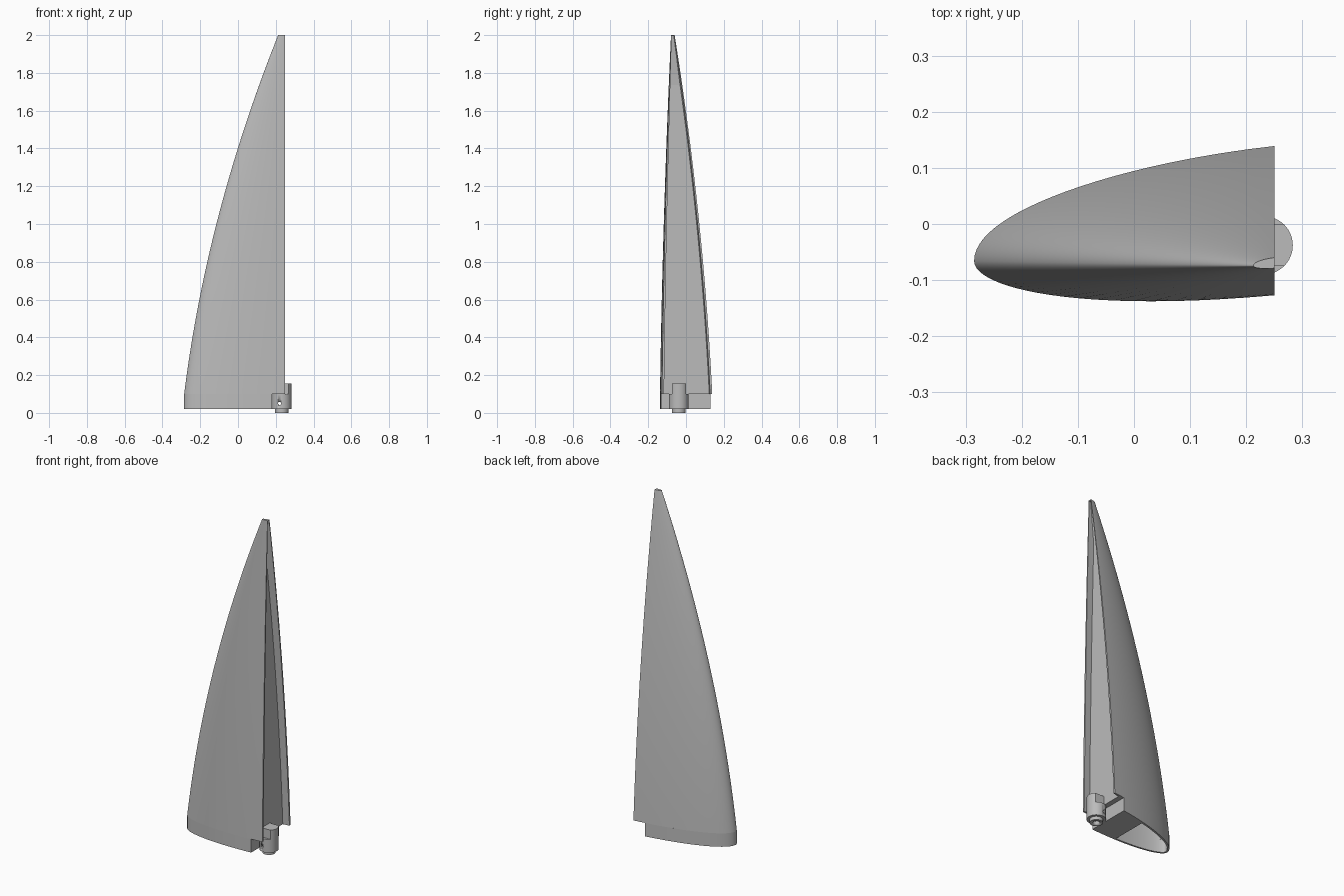
import bpy, bmesh, math
from mathutils import Matrix

cube = bpy.data.objects.get("Cube")
if cube:
    bpy.data.objects.remove(cube)

grey = bpy.data.materials.new("plain_grey")
grey.use_nodes = True
grey.diffuse_color = (0.5, 0.5, 0.5, 1)
grey.node_tree.nodes["Principled BSDF"].inputs["Base Color"].default_value = (0.5, 0.5, 0.5, 1)

CHORD, TRAIL, AXIS_Y, WALL = 0.535, 0.25, -0.075, 0.011
HINGE = (0.231, -0.038)
BASE, STEP, TIP = 0.02, 0.1, 2.0


def add_object(name, bm, smooth=True):
    bmesh.ops.recalc_face_normals(bm, faces=bm.faces)
    mesh = bpy.data.meshes.new(name)
    bm.to_mesh(mesh)
    bm.free()
    mesh.materials.append(grey)
    obj = bpy.data.objects.new(name, mesh)
    bpy.context.collection.objects.link(obj)
    if smooth:
        bpy.ops.object.select_all(action='DESELECT')
        obj.select_set(True)
        bpy.context.view_layer.objects.active = obj
        bpy.ops.object.shade_smooth_by_angle(angle=math.radians(35))
    return obj


def scale_at(z):
    # Chord shrinks towards the tip along a parabolic leading edge
    t = max(z - STEP, 0)
    nose = -0.285 + 0.1245 * t + 0.0723 * t * t
    return (TRAIL - nose) / CHORD


def side_y(s, back):
    # Root half-profile, s runs from nose to trailing edge
    if back:
        return -0.066 + math.sqrt(s) * (0.226 - 0.021 * s * s)
    return -0.066 - math.sqrt(s) * (0.14 - 0.079 * s)


def point(s, back, z):
    c = scale_at(z)
    return (TRAIL + (s - 1) * CHORD * c, AXIS_Y + (side_y(s, back) - AXIS_Y) * c)


def outline(z, end, n=22):
    us = [i / n for i in range(n, 0, -1)]
    pts = [point(end * u * u, False, z) for u in us]
    pts.append(point(0, True, z))
    return pts + [point(end * u * u, True, z) for u in reversed(us)]


def inset(pts, d):
    res = []
    for i, p in enumerate(pts):
        a, b = pts[max(i - 1, 0)], pts[min(i + 1, len(pts) - 1)]
        tx, ty = b[0] - a[0], b[1] - a[1]
        k = d / math.hypot(tx, ty)
        res.append((p[0] + ty * k, p[1] - tx * k))
    res[0] = (pts[0][0], res[0][1])
    res[-1] = (pts[-1][0], res[-1][1])
    return res


def loft(bm, rings, heights, caps=True):
    rows = [[bm.verts.new((x, y, z)) for x, y in r] for r, z in zip(rings, heights)]
    n = len(rows[0])
    for lo, hi in zip(rows, rows[1:]):
        for i in range(n):
            j = (i + 1) % n
            bm.faces.new((lo[i], lo[j], hi[j], hi[i]))
    if caps:
        for row in (rows[0], rows[-1]):
            half = n // 2
            for i in range(half - 1):
                bm.faces.new((row[i], row[i + 1], row[n - 2 - i], row[n - 1 - i]))
    return rows


def shell_ring(z, end):
    out = outline(z, end)
    inner = inset(out, WALL * math.sqrt(scale_at(z)))
    return out + inner[::-1]


def heights(lo, hi, n):
    return [lo + (hi - lo) * i / n for i in range(n + 1)]


# Thin curved skin, its trailing corner notched at the root
notch = 1 - 0.07 / CHORD
bm = bmesh.new()
zs = heights(STEP, TIP, 36)
rows = loft(bm, [shell_ring(z, 1) for z in zs], zs)
loft(bm, [shell_ring(z, notch) for z in (BASE, STEP)], (BASE, STEP))
add_object("curved_skin", bm)

# Tip cap closing the small end
bm = bmesh.new()
loft(bm, [outline(TIP - 0.004, 1), outline(TIP, 1)], (TIP - 0.004, TIP), caps=False)
for z in (TIP - 0.004, TIP):
    bm.faces.new([bm.verts.new((x, y, z)) for x, y in outline(TIP, 1)])
add_object("tip_cap", bm, False)


# Solid spar set back inside the skin
def spar_ring(z, front_x):
    c = scale_at(z)
    depth = min(TRAIL - front_x, 0.3 * CHORD * c)
    s1 = 1 - depth / (CHORD * c)
    s0 = s1 - 0.3
    f = WALL * 0.5 * math.sqrt(c)
    ring = []
    for back, order in ((False, (s0, s1)), (True, (s1, s0))):
        for s in order:
            x, y = point(max(s, 0.05), back, z)
            ring.append((x, y - f if back else y + f))
    return ring


bm = bmesh.new()
loft(bm, [spar_ring(z, 0.21) for z in zs], zs)
loft(bm, [spar_ring(z, 0.18) for z in (BASE, STEP)], (BASE, STEP))
bmesh.ops.holes_fill(bm, edges=bm.edges)
add_object("spar", bm, False)


# Hinge knuckle, post and hollow boss
def cylinder(name, radius, lo, hi, x=HINGE[0], y=HINGE[1], axis_y=False):
    bm = bmesh.new()
    bmesh.ops.create_cone(bm, cap_ends=True, segments=48, radius1=radius,
                          radius2=radius, depth=hi - lo)
    if axis_y:
        bm.transform(Matrix.Rotation(math.pi / 2, 4, 'X'))
    bm.transform(Matrix.Translation((x, y, (lo + hi) / 2)))
    return add_object(name, bm)


def cut(obj, cutter):
    mod = obj.modifiers.new("cut", 'BOOLEAN')
    mod.object, mod.operation, mod.solver = cutter, 'DIFFERENCE', 'EXACT'
    bpy.context.view_layer.objects.active = obj
    bpy.ops.object.modifier_apply(modifier=mod.name)
    bpy.data.objects.remove(cutter)


knuckle = cylinder("hinge_knuckle", 0.052, BASE, STEP)
boss = cylinder("hinge_boss", 0.036, 0, BASE + 0.001)
cut(boss, cylinder("bore_cutter", 0.019, -0.05, 0.05))
cut(knuckle, cylinder("bore_cutter", 0.019, -0.05, 0.07))
cut(knuckle, cylinder("pin_cutter", 0.008, -0.05, 0.15, 0.22, axis_y=True))

bm = bmesh.new()
half = math.asin(0.037 / 0.052)
arc = [-half + 2 * half * i / 16 for i in range(17)]
ring = [(HINGE[0] + 0.052 * math.cos(a), HINGE[1] + 0.052 * math.sin(a)) for a in arc]
ring += [(0.2, ring[-1][1]), (0.2, ring[0][1])]
for row in (lambda r: r,):
    low = [bm.verts.new((x, y, STEP)) for x, y in ring]
    face = bm.faces.new(low)
top = bmesh.ops.extrude_face_region(bm, geom=[face])["geom"]
bmesh.ops.translate(bm, vec=(0, 0, 0.055),
                    verts=[v for v in top if isinstance(v, bmesh.types.BMVert)])
add_object("hinge_post", bm)
